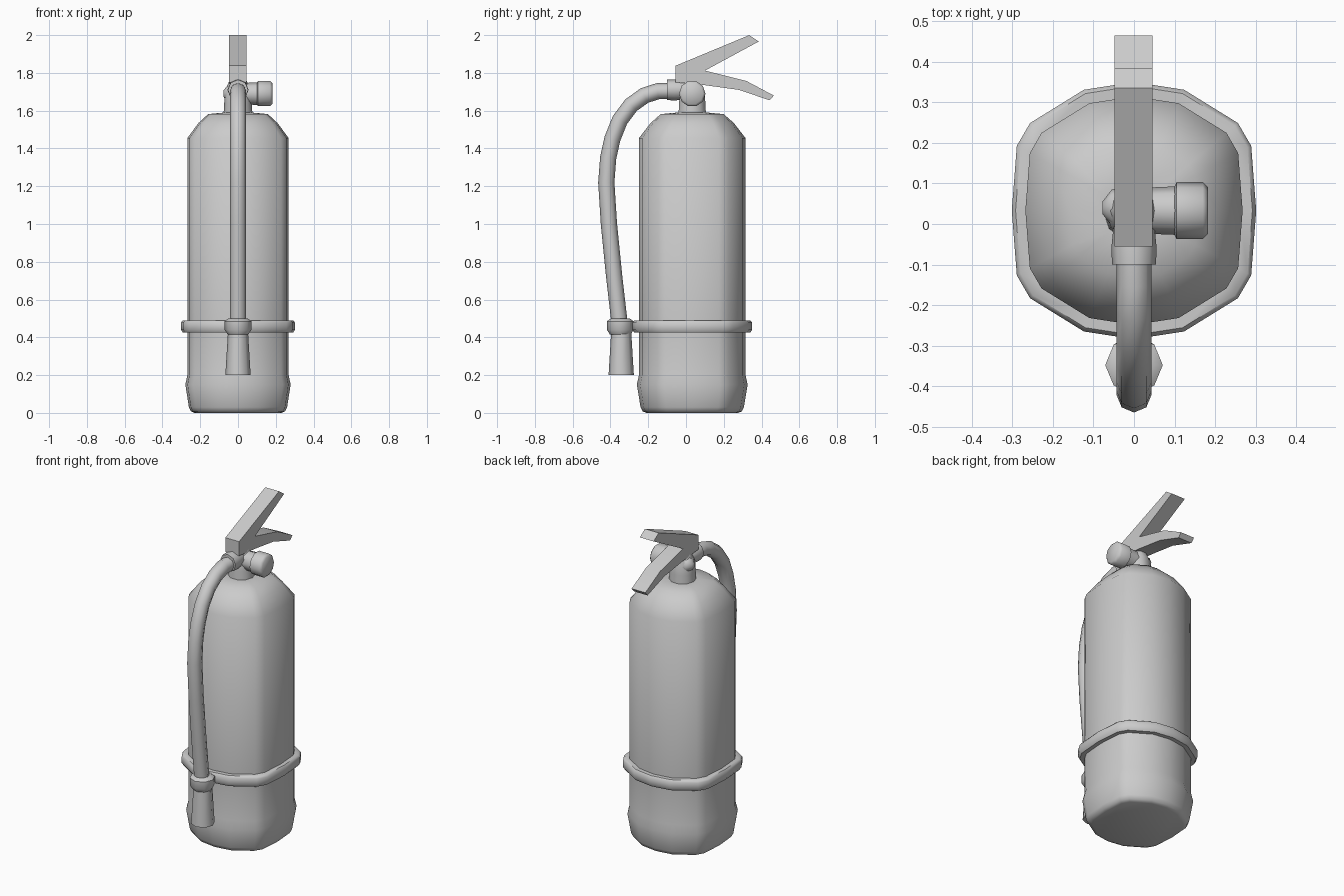
import bpy
import bmesh
from math import cos, sin, pi, radians
from mathutils import Vector

cube = bpy.data.objects.get("Cube")
if cube:
    bpy.data.objects.remove(cube, do_unlink=True)

grey = bpy.data.materials.new("plain grey")
grey.use_nodes = True
GREY = (0.6, 0.6, 0.6, 1)
grey.diffuse_color = GREY
grey.node_tree.nodes["Principled BSDF"].inputs["Base Color"].default_value = GREY

AXIS_Y = 0.033  # centre line of the tank


def finish(name, bm, angle=50):
    bmesh.ops.recalc_face_normals(bm, faces=bm.faces)
    mesh = bpy.data.meshes.new(name)
    bm.to_mesh(mesh)
    bm.free()
    obj = bpy.data.objects.new(name, mesh)
    bpy.context.collection.objects.link(obj)
    mesh.materials.append(grey)
    bpy.ops.object.select_all(action="DESELECT")
    obj.select_set(True)
    bpy.context.view_layer.objects.active = obj
    bpy.ops.object.shade_smooth_by_angle(angle=radians(angle))
    return obj


def loft(name, sections, closed=False, angle=50):
    """Skin a run of equal-length point loops, capping the ends."""
    bm = bmesh.new()
    loops = [[bm.verts.new(p) for p in s] for s in sections]
    pairs = list(zip(loops, loops[1:]))
    if closed:
        pairs.append((loops[-1], loops[0]))
    else:
        bm.faces.new(loops[0])
        bm.faces.new(loops[-1])
    for a, b in pairs:
        n = len(a)
        for i in range(n):
            j = (i + 1) % n
            bm.faces.new((a[i], a[j], b[j], b[i]))
    return finish(name, bm, angle)


def tube(name, path, radii, sides=8, angle=50):
    """Round sections along a path, each square to its direction."""
    pts = [Vector(p) for p in path]
    sections = []
    for i, p in enumerate(pts):
        d = (pts[min(i + 1, len(pts) - 1)] - pts[max(i - 1, 0)]).normalized()
        u = Vector((0, 1, 0)) if abs(d.x) > 0.9 else Vector((1, 0, 0))
        v = d.cross(u)
        turns = [2 * pi * k / sides for k in range(sides)]
        sections.append([p + radii[i] * (cos(t) * u + sin(t) * v) for t in turns])
    return loft(name, sections, angle=angle)


# Faceted tank outline, flattened at the sides, mirrored across x
half = [(0.11, -0.265), (0.228, -0.192), (0.257, -0.142), (0.268, 0),
        (0.257, 0.142), (0.228, 0.192), (0.11, 0.265)]
outline = [(0, -0.282)] + half + [(0, 0.282)] + [(-x, y) for x, y in reversed(half)]


def tank_section(z, scale):
    return [(x * scale, y * scale + AXIS_Y, z) for x, y in outline]


# Tank with a bulged foot and a sloping shoulder
profile = [(0, 0.86), (0.008, 0.93), (0.03, 0.97), (0.15, 1.04), (0.2, 1), (0.44, 1),
           (1.455, 1), (1.535, 0.78), (1.582, 0.59), (1.59, 0.28)]
loft("tank", [tank_section(z, s) for z, s in profile])

# Band around the tank
band = [(0.425, 0.97), (0.425, 1.09), (0.44, 1.125), (0.478, 1.125), (0.49, 1.09), (0.49, 0.97)]
loft("tank_band", [tank_section(z, s) for z, s in band], closed=True)

# Valve neck, body and side plug
tube("valve_neck", [(0, AXIS_Y, z) for z in (1.57, 1.64, 1.70, 1.76)],
     [0.077, 0.073, 0.07, 0.045], 10)
tube("valve_plug", [(x, 0.04, 1.69) for x in (-0.078, -0.055, 0)], [0.015, 0.045, 0.055])

# Pressure gauge on the left
tube("gauge_stem", [(x, AXIS_Y, 1.69) for x in (0, 0.06, 0.11)], [0.055, 0.058, 0.06])
tube("gauge", [(x, AXIS_Y, 1.69) for x in (0.1, 0.105, 0.17, 0.182)],
     [0.06, 0.07, 0.07, 0.058], 10)

# Carrying handle and squeeze lever as one forked bar
side = [(-0.055, 1.75), (-0.055, 1.838), (0.335, 2.0), (0.385, 1.966), (0.1, 1.812),
        (0.32, 1.757), (0.465, 1.68), (0.443, 1.655), (0.28, 1.71), (0.1, 1.735)]
loft("handle_and_lever", [[(x, y, z) for y, z in side] for x in (-0.048, 0.046)], angle=30)

# Hose with its fitting, collar and nozzle
hose = [(-0.04, 1.705), (-0.15, 1.703), (-0.22, 1.68), (-0.29, 1.63), (-0.35, 1.55),
        (-0.39, 1.45), (-0.412, 1.35), (-0.422, 1.22), (-0.408, 1.0), (-0.38, 0.72), (-0.35, 0.46)]
tube("hose", [(0, y, z) for y, z in hose], [0.043] * len(hose))
tube("hose_fitting", [(0, y, 1.71) for y in (0, -0.06, -0.1)], [0.05, 0.056, 0.054])
tube("hose_collar", [(0, -0.348, z) for z in (0.5, 0.485, 0.44, 0.415)],
     [0.05, 0.071, 0.071, 0.055])
tube("nozzle", [(0, -0.343, z) for z in (0.43, 0.2)], [0.053, 0.067])
